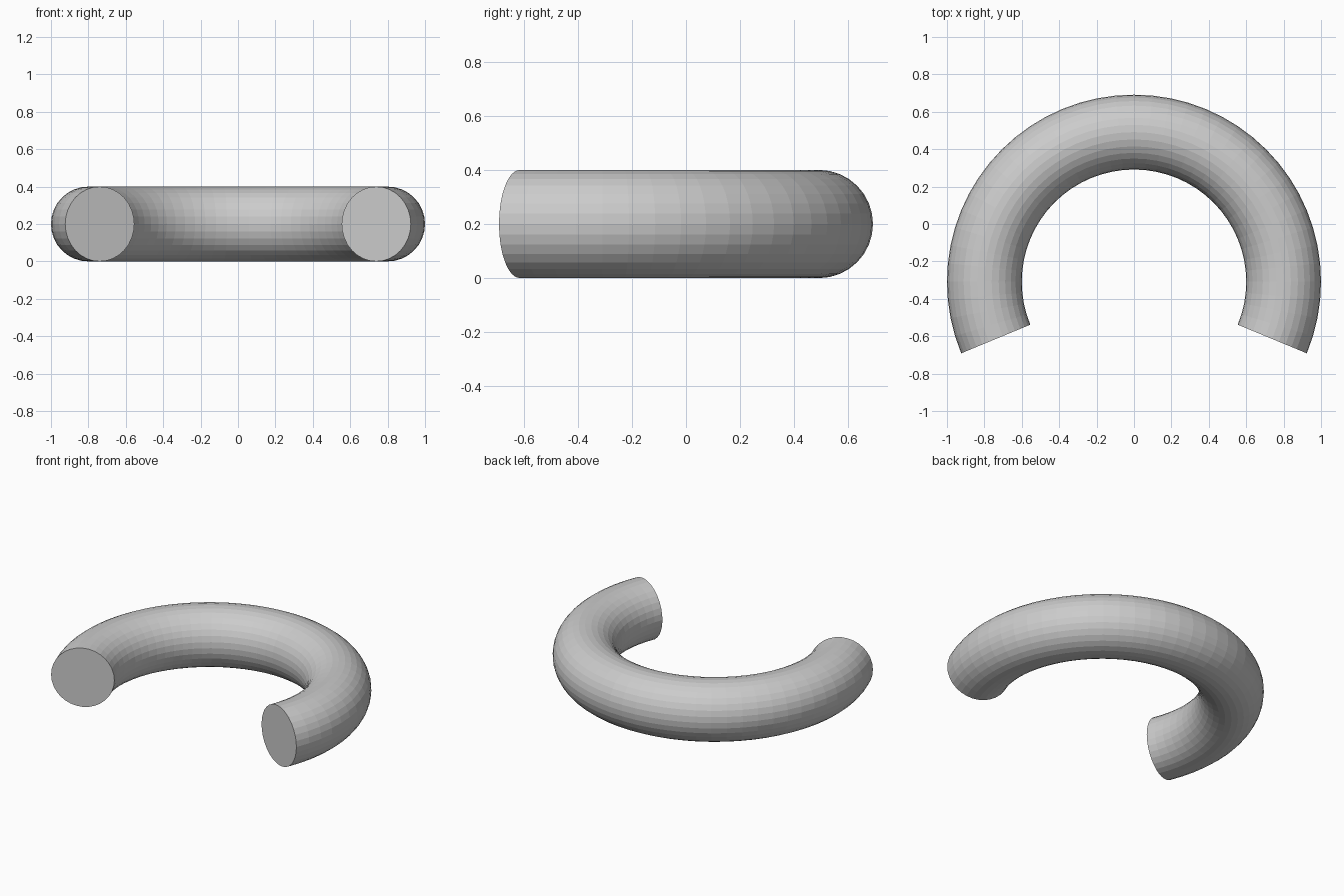
import bpy, bmesh
from math import radians, sin
from mathutils import Matrix, Vector

if "Cube" in bpy.data.objects:
    bpy.data.objects.remove(bpy.data.objects["Cube"])

MAJOR, MINOR = 0.8, 0.2      # ring radius, tube radius
OVER = radians(22.5)         # how far each end passes the half circle
SIDES, STEPS = 32, 40
CY = -(1 - sin(OVER)) / 2    # ring centre that centres the part in y
centre = Vector((0, CY, MINOR))

bm = bmesh.new()

# Round end profile standing in the xz plane, turned to the start angle
start = (Matrix.Translation(centre) @ Matrix.Rotation(-OVER, 4, 'Z')
         @ Matrix.Translation((MAJOR, 0, 0)) @ Matrix.Rotation(radians(90), 4, 'X'))
profile = bmesh.ops.create_circle(bm, cap_ends=False, segments=SIDES,
                                  radius=MINOR, matrix=start)["verts"]
edges = list({e for v in profile for e in v.link_edges})

# Sweep the profile around the open ring
bmesh.ops.spin(bm, geom=profile + edges, cent=centre, axis=(0, 0, 1),
               angle=radians(180) + 2 * OVER, steps=STEPS, use_duplicate=False)

# Flat end caps
bmesh.ops.holes_fill(bm, edges=[e for e in bm.edges if e.is_boundary], sides=0)
bmesh.ops.recalc_face_normals(bm, faces=bm.faces)

mesh = bpy.data.meshes.new("open_ring")
bm.to_mesh(mesh)
bm.free()
bpy.context.collection.objects.link(bpy.data.objects.new("open_ring", mesh))
